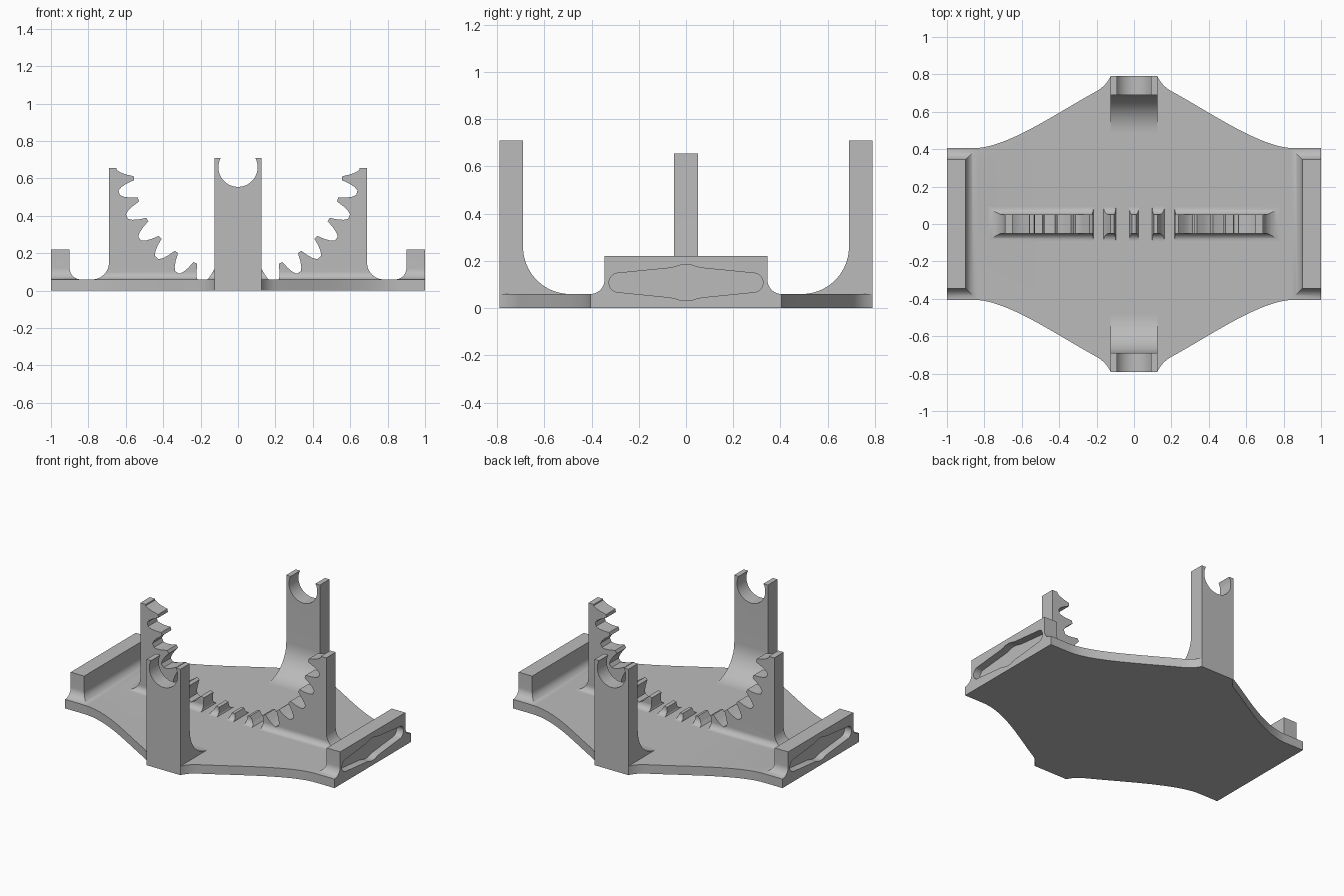
import bpy, bmesh, math
from mathutils import Vector
from mathutils.geometry import interpolate_bezier

old = bpy.data.objects.get("Cube")
if old:
    bpy.data.objects.remove(old, do_unlink=True)

grey = bpy.data.materials.new("plain_grey")
grey.use_nodes = True
grey.diffuse_color = (0.5, 0.5, 0.5, 1)
grey.node_tree.nodes["Principled BSDF"].inputs["Base Color"].default_value = (0.5, 0.5, 0.5, 1)

PLATE = 0.06    # plate thickness
AXIS_Z = 0.66   # height of the shaft and the gear centre


def prism(name, pts, axis, lo, hi):
    """Extrude a 2D outline along one axis."""
    place = {"x": lambda a, b, d: (d, a, b),
             "y": lambda a, b, d: (a, d, b),
             "z": lambda a, b, d: (a, b, d)}[axis]
    bm = bmesh.new()
    face = bm.faces.new([bm.verts.new(place(a, b, lo)) for a, b in pts])
    geom = bmesh.ops.extrude_face_region(bm, geom=[face])["geom"]
    step = Vector(place(0, 0, hi - lo))
    bmesh.ops.translate(bm, vec=step, verts=[g for g in geom if isinstance(g, bmesh.types.BMVert)])
    bmesh.ops.recalc_face_normals(bm, faces=bm.faces)
    mesh = bpy.data.meshes.new(name)
    bm.to_mesh(mesh)
    bm.free()
    mesh.materials.append(grey)
    obj = bpy.data.objects.new(name, mesh)
    bpy.context.collection.objects.link(obj)
    return obj


def combine(obj, tool, operation):
    """Apply a boolean and remove the tool."""
    mod = obj.modifiers.new("cut", "BOOLEAN")
    mod.operation, mod.object, mod.solver = operation, tool, "EXACT"
    bpy.context.view_layer.update()
    result = bpy.data.meshes.new_from_object(obj.evaluated_get(bpy.context.evaluated_depsgraph_get()))
    obj.modifiers.clear()
    obj.data = result
    bpy.data.objects.remove(tool, do_unlink=True)


def arc(cx, cz, r, start, end, n=12):
    angles = [math.radians(start + (end - start) * i / n) for i in range(n + 1)]
    return [(cx + r * math.cos(a), cz + r * math.sin(a)) for a in angles]


def mirrored(right_half):
    """Close an outline by reflecting it across the vertical axis."""
    return right_half + [(-a, b) for a, b in reversed(right_half)]


def foot(edge, r, bottom, top):
    """Symmetric wall section that flares into the plate."""
    return mirrored([(edge + r, bottom)] + arc(edge + r, PLATE + r, r, 270, 180) + [(edge, top)])


# Base plate with curved flanks
flank = interpolate_bezier(Vector((0.86, 0.405)), Vector((0.68, 0.405)),
                           Vector((0.42, 0.59)), Vector((0.2, 0.71)), 24)
flare = interpolate_bezier(Vector((0.2, 0.71)), Vector((0.16, 0.733)),
                           Vector((0.14, 0.76)), Vector((0.125, 0.79)), 8)
quarter = [(1, 0.405)] + [(p.x, p.y) for p in flank + flare[1:]]
half = [(x, -y) for x, y in reversed(quarter)] + quarter
base = prism("base_plate", mirrored(half), "z", 0, PLATE)
parts = [base]

# Front and back shaft posts with an open round seat
for side, name in ((-1, "front_post"), (1, "back_post")):
    outline = [(0.79, PLATE), (0.79, 0.71), (0.69, 0.71)] + arc(0.49, PLATE + 0.2, 0.2, 0, -90, 20)
    post = prism(name, [(side * y, z) for y, z in outline], "x", -0.125, 0.125)
    seat = prism("seat_cutter", arc(0, AXIS_Z, 0.105, 0, 360, 48)[:-1], "y", -1, 1)
    combine(post, seat, "DIFFERENCE")
    parts.append(post)

# End blocks with flared feet and a recessed slot
slot_top = [(0.29, 0.042), (0.07, 0.062), (0.045, 0.067), (0.025, 0.074), (0.01, 0.076)]
slot_quarter = arc(0.285, 0, 0.041, 0, 75, 8) + slot_top[1:]
slot_half = [(y, -z) for y, z in reversed(slot_quarter)] + slot_quarter[1:]
slot = [(y, z + 0.108) for y, z in mirrored(slot_half[:-1] + slot_half[-1:])]
for side, name in ((1, "left_end_block"), (-1, "right_end_block")):
    profile = [(1, PLATE), (1, 0.22), (0.9, 0.22)] + arc(0.84, PLATE + 0.06, 0.06, 0, -90)
    block = prism(name, [(side * x, z) for x, z in profile], "y", -0.5, 0.5)
    combine(block, prism("foot_tool", foot(0.345, 0.06, 0.0, 0.22), "x", -1.1, 1.1), "INTERSECT")
    for target in (block, base):
        lo, hi = sorted((side * 0.95, side * 1.1))
        combine(target, prism("slot_cutter", slot, "x", lo, hi), "DIFFERENCE")
    parts.append(block)

# Half ring gear: toothed profile trimmed by a flared wall section
teeth = []
flank_shape = [(0.65, 4.8), (0.63, 3.5), (0.6, 2.3), (0.56, 1.1)]
for k in range(-7, 8):
    tooth = [(r, -w) for r, w in flank_shape] + [(r, w) for r, w in reversed(flank_shape)]
    for r, w in tooth:
        a = math.radians(12 * k + w)
        teeth.append((r * math.sin(a), max(AXIS_Z - r * math.cos(a), 0.05)))
right_end = [(0.65, 0.655), (0.69, 0.655)] + arc(0.78, PLATE + 0.09, 0.09, 180, 270) + [(0.78, 0.02)]
left_end = [(-x, z) for x, z in reversed(right_end)]
gear = prism("half_ring_gear", left_end + teeth + right_end, "y", -0.3, 0.3)
combine(gear, prism("wall_tool", foot(0.05, 0.04, 0.0, 1.0), "x", -1, 1), "INTERSECT")
parts.append(gear)

# Smooth the fillets and keep hard edges
bpy.ops.object.select_all(action="DESELECT")
for obj in parts:
    obj.select_set(True)
bpy.context.view_layer.objects.active = base
bpy.ops.object.shade_smooth_by_angle(angle=math.radians(28))
